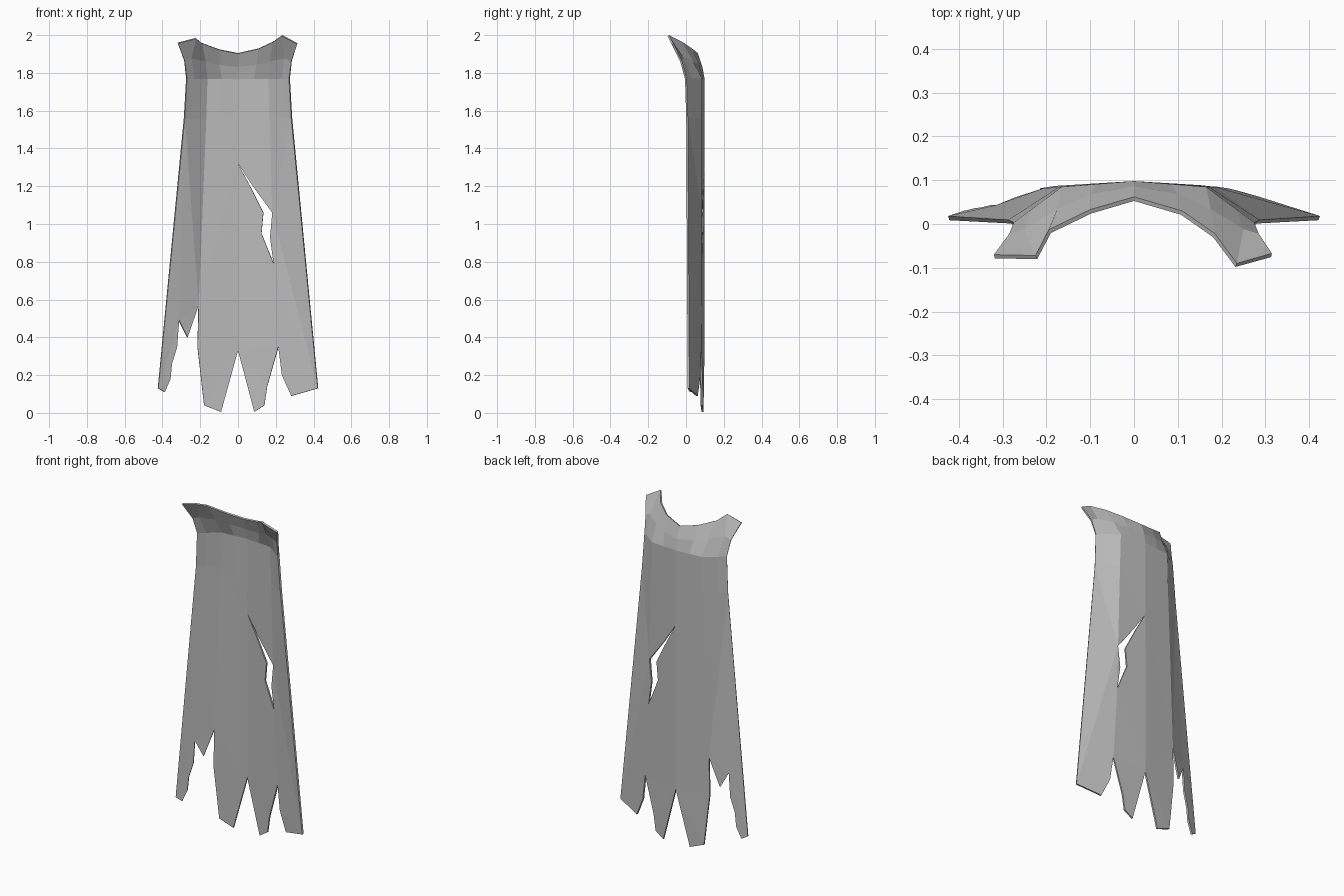
import bpy, bmesh
from mathutils import Vector

cube = bpy.data.objects.get("Cube")
if cube:
    bpy.data.objects.remove(cube, do_unlink=True)

cloth = bpy.data.materials.new("grey cloth")
cloth.use_nodes = True
GREY = (0.5, 0.5, 0.5, 1)
cloth.diffuse_color = GREY
cloth.node_tree.nodes["Principled BSDF"].inputs["Base Color"].default_value = GREY

YOKE, BAND = 1.77, 1.56


def drape(x, z):
    """Point on the draped sheet: ridge at the centre, folds, then side edges."""
    t = (YOKE - z) / YOKE
    fold, edge = 0.165 + 0.05 * t, 0.275 + 0.16 * t
    a = abs(x)
    if a < fold:
        y = 0.098 - 0.013 * a / fold
    else:
        y = 0.085 + (0.003 + 0.017 * t - 0.085) * (a - fold) / (edge - fold)
    return Vector((x, y, z))


bm = bmesh.new()


def face(points):
    f = bm.faces.new([bm.verts.new(p) for p in points])
    f.normal_update()
    if f.normal.y < 0:
        f.normal_flip()


def panel(outline):
    face([drape(x, z) for x, z in outline])


def strip(lower, upper):
    for i in range(len(lower) - 1):
        face([lower[i], lower[i + 1], upper[i + 1], upper[i]])


# Collar and shoulder band, each side with its own wing tip
band_x = (0, 0.085, 0.171, 0.24, 0.287)
yoke_x = (0, 0.085, 0.165, 0.235, 0.275)
roll = ((0, 0.086, 1.835), (0.1, 0.068, 1.845), (0.175, 0.035, 1.865),
        (0.25, -0.012, 1.88), (0.285, -0.022, 1.865))
left_rim = ((0, 0.062, 1.905), (0.11, 0.03, 1.93), (0.185, -0.022, 1.965),
            (0.235, -0.09, 2.0), (0.315, -0.067, 1.957))
right_rim = ((0, 0.062, 1.905), (0.1, 0.033, 1.925), (0.195, -0.013, 1.96),
             (0.225, -0.072, 1.985), (0.32, -0.07, 1.96))
for side, rim in ((1, left_rim), (-1, right_rim)):
    rows = [[drape(side * x, BAND) for x in band_x],
            [drape(side * x, YOKE) for x in yoke_x]]
    rows += [[Vector((side * x, y, z)) for x, y, z in r] for r in (roll, rim)]
    for low, high in zip(rows, rows[1:]):
        strip(low, high)

# Shared seams of the hanging cloth
centre, mid, fold, outer, edge = [(x, BAND) for x in band_x]
flip = lambda p: (-p[0], p[1])
slit_top, slit_side, slit_end = (0, 1.32), (0.185, 1.06), (0.19, 0.79)
notch, left_notch, right_notch = (0, 0.33), (0.215, 0.35), (-0.21, 0.57)

# Left inner panel above and below the torn slit
panel([centre, slit_top, (0.08, 1.2), slit_side, fold, mid])
panel([slit_top, (0.07, 1.19), (0.135, 1.06), (0.125, 0.95), slit_end,
       left_notch, (0.155, 0.14), (0.14, 0.04), (0.087, 0.005), notch])
# Left outer panel with its ragged foot
panel([fold, slit_side, (0.17, 0.93), slit_end, left_notch, (0.235, 0.2),
       (0.285, 0.09), (0.425, 0.13), edge, outer])
# Right inner panel
panel([flip(mid), centre, slit_top, notch, (-0.09, 0.005), (-0.18, 0.04),
       (-0.215, 0.35), right_notch, flip(fold)])
# Right outer panel with the tattered strip
panel([flip(fold), right_notch, (-0.27, 0.4), (-0.315, 0.49), (-0.325, 0.35),
       (-0.352, 0.26), (-0.36, 0.18), (-0.39, 0.11), (-0.425, 0.13),
       flip(edge), flip(outer)])

bmesh.ops.remove_doubles(bm, verts=bm.verts, dist=0.0005)
bmesh.ops.triangulate(bm, faces=[f for f in bm.faces if len(f.verts) > 4])
mesh = bpy.data.meshes.new("tattered_cape")
bm.to_mesh(mesh)
bm.free()
mesh.materials.append(cloth)
cape = bpy.data.objects.new("tattered_cape", mesh)
bpy.context.collection.objects.link(cape)

# Cloth thickness, inwards from the back
thick = cape.modifiers.new("thickness", 'SOLIDIFY')
thick.thickness = 0.01
thick.offset = -1
